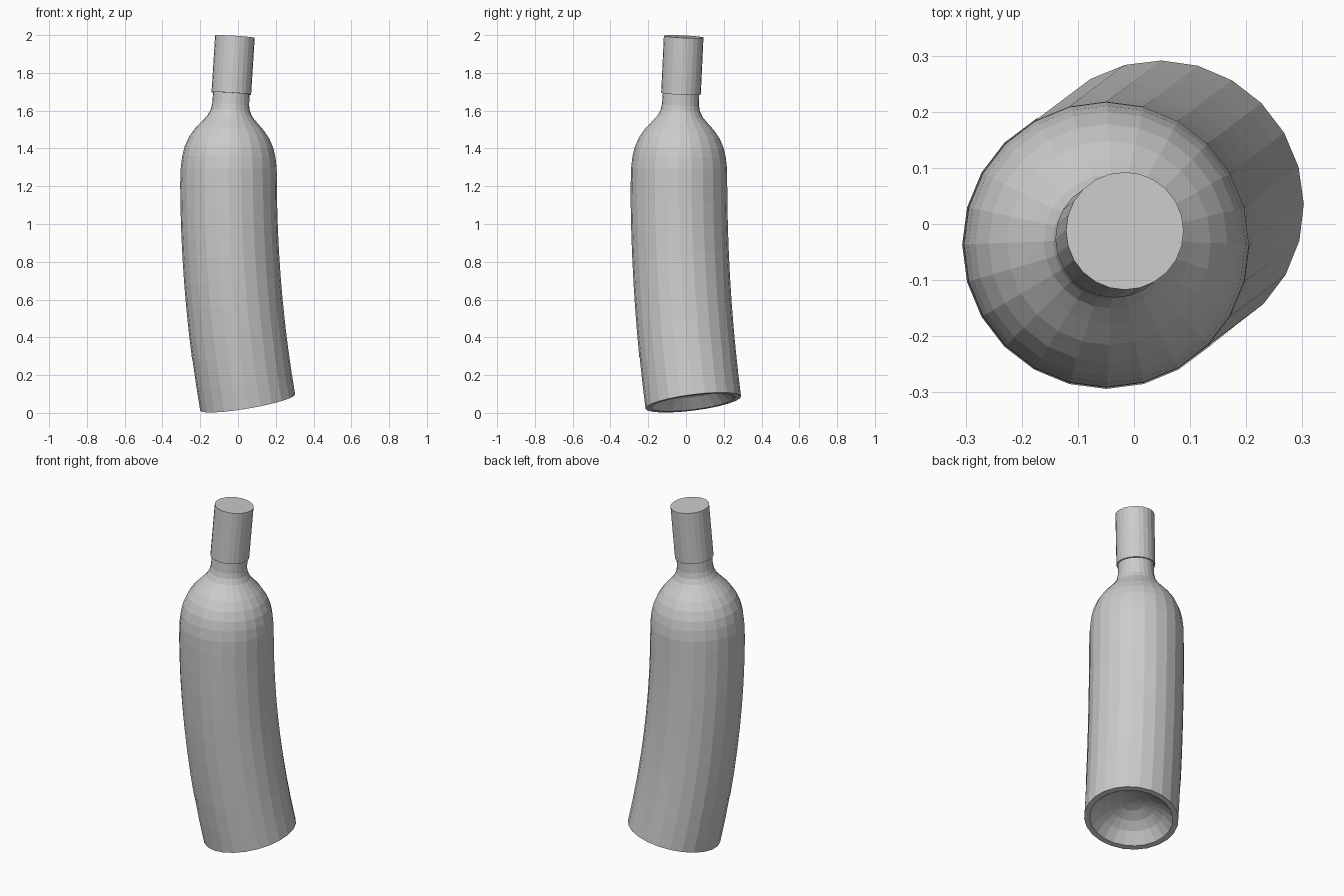
import bpy
import bmesh
from math import sin, cos, pi
from mathutils import Vector

if "Cube" in bpy.data.objects:
    bpy.data.objects.remove(bpy.data.objects["Cube"])

SIDES = 24
BEND = 0.175              # curvature of the axis
UPRIGHT = 1.2             # arc length at which the axis is vertical
BEND_END = 1.65           # the axis is straight above this
LEAN = Vector((0.8, 0.6, 0))
ACROSS = Vector((-0.6, 0.8, 0))
UP = Vector((0, 0, 1))
START = LEAN * 0.064 + UP * 0.055

grey = bpy.data.materials.new("plain grey")
grey.use_nodes = True
grey.diffuse_color = (0.6, 0.6, 0.6, 1)
grey.node_tree.nodes["Principled BSDF"].inputs["Base Color"].default_value = (0.6, 0.6, 0.6, 1)


def bent(radius, index, s):
    """Point on the bent bottle: radius, side index, height along the axis."""
    arc = min(s, BEND_END)
    first, tilt = -BEND * UPRIGHT, BEND * (arc - UPRIGHT)
    along = LEAN * sin(tilt) + UP * cos(tilt)
    centre = (START + LEAN * ((cos(first) - cos(tilt)) / BEND)
              + UP * ((sin(tilt) - sin(first)) / BEND) + along * (s - arc))
    angle = 2 * pi * index / SIDES
    p = Vector((cos(angle), sin(angle), 0)) * radius
    side = LEAN * cos(tilt) - UP * sin(tilt)
    return centre + side * p.dot(LEAN) + ACROSS * p.dot(ACROSS)


def loft(name, profile, first=0, count=SIDES):
    """Sweep a (radius, height) profile around the bent axis, wholly or in part."""
    bm = bmesh.new()
    full = count == SIDES
    rings = []
    for radius, s in profile:
        if radius == 0:
            rings.append([bm.verts.new(bent(0, 0, s))])
        else:
            n = count if full else count + 1
            rings.append([bm.verts.new(bent(radius, first + i, s)) for i in range(n)])
    for low, high in zip(rings, rings[1:]):
        for i in range(count):
            corners = []
            for ring, k in ((low, i), (low, i + 1), (high, i + 1), (high, i)):
                vert = ring[k % len(ring)]
                if vert not in corners:
                    corners.append(vert)
            bm.faces.new(corners)
    mesh = bpy.data.meshes.new(name)
    bm.to_mesh(mesh)
    bm.free()
    mesh.materials.append(grey)
    obj = bpy.data.objects.new(name, mesh)
    bpy.context.scene.collection.objects.link(obj)
    return obj


# Bottle: hollow underside, rim, straight body, shoulder and neck
WALL = [0.27 + 0.13 * i for i in range(8)]
underside = [(0, 0.11), (0.06, 0.105), (0.12, 0.085), (0.17, 0.055),
             (0.205, 0.02), (0.225, 0.0)]
body = [(0.255, 0.0), (0.255, 0.13)] + [(0.255, s) for s in WALL]
shoulder = [(0.254, 1.25), (0.247, 1.31), (0.235, 1.36), (0.213, 1.41),
            (0.182, 1.455), (0.145, 1.495), (0.119, 1.525), (0.104, 1.555),
            (0.098, 1.585), (0.096, 1.66)]
loft("bottle", underside + body + shoulder)

# Foil cap over the neck
loft("cap", [(0.09, 1.645), (0.105, 1.645), (0.105, 1.947), (0, 1.947)])

# Thin label wrapped round half of the body
loft("label", [(0.257, s) for s in WALL], first=9, count=12)
